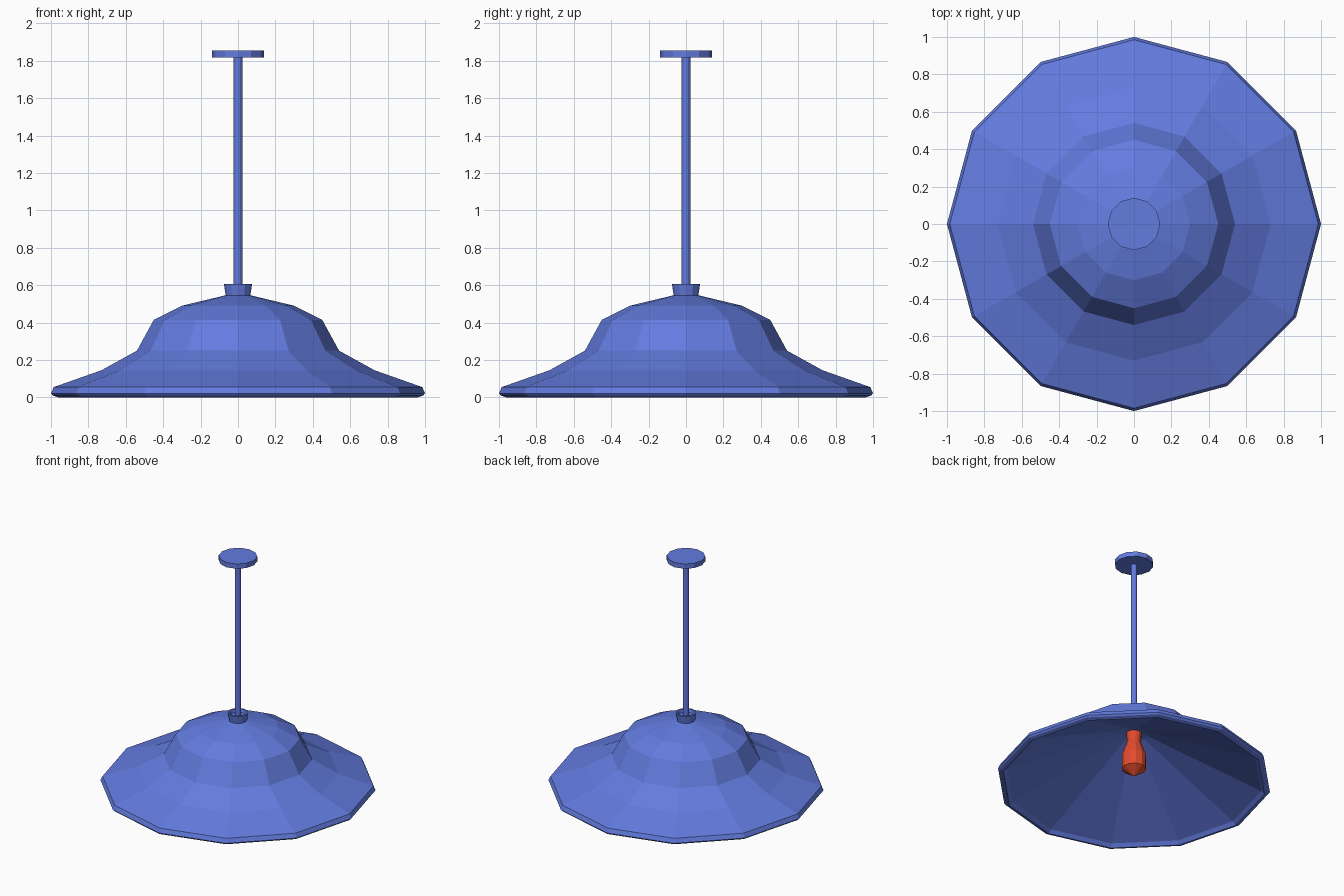
import bpy, bmesh, math

cube = bpy.data.objects.get("Cube")
if cube:
    bpy.data.objects.remove(cube, do_unlink=True)


def make_material(name, rgb):
    mat = bpy.data.materials.new(name)
    mat.use_nodes = True
    color = (*rgb, 1)
    mat.diffuse_color = color
    mat.node_tree.nodes["Principled BSDF"].inputs["Base Color"].default_value = color
    return mat


blue = make_material("blue enamel", (0.125, 0.2, 0.74))
red = make_material("red bulb", (0.76, 0.07, 0.027))


def lathe(name, profile, mat, sides=12):
    """Spin a (radius, height) profile about z into a faceted solid."""
    bm = bmesh.new()
    rings = []
    for r, z in profile:
        if r == 0:
            rings.append([bm.verts.new((0, 0, z))] * sides)
        else:
            angles = [math.tau * i / sides for i in range(sides)]
            rings.append([bm.verts.new((r * math.cos(a), r * math.sin(a), z)) for a in angles])
    for low, high in zip(rings, rings[1:]):
        for i in range(sides):
            j = (i + 1) % sides
            corners = dict.fromkeys((low[i], low[j], high[j], high[i]))
            bm.faces.new(list(corners))
    bmesh.ops.recalc_face_normals(bm, faces=bm.faces[:])
    mesh = bpy.data.meshes.new(name)
    bm.to_mesh(mesh)
    bm.free()
    mesh.materials.append(mat)
    obj = bpy.data.objects.new(name, mesh)
    bpy.context.collection.objects.link(obj)
    return obj


# Bell shade: straight inner cone, rolled rim, then the outer steps up to the crown
lathe("shade", [(0, 0.425), (0.1, 0.4), (0.935, 0.025), (0.96, 0.0), (0.99, 0.01),
                (1.0, 0.022), (0.985, 0.055), (0.73, 0.145), (0.54, 0.25),
                (0.45, 0.415), (0.3, 0.49), (0.07, 0.545), (0, 0.55)], blue)

# Hanging hardware, the collar with a shallow cup in its top
lathe("collar", [(0, 0.54), (0.065, 0.54), (0.075, 0.605), (0.062, 0.605),
                 (0.055, 0.58), (0, 0.58)], blue)
lathe("rod", [(0, 0.575), (0.0235, 0.575), (0.0235, 1.825), (0, 1.825)], blue)
lathe("ceiling_plate", [(0, 1.817), (0.14, 1.817), (0.14, 1.855), (0, 1.855)], blue)

# Bulb under the peak of the inner cone
lathe("bulb", [(0, 0.055), (0.088, 0.115), (0.09, 0.225), (0.05, 0.34),
               (0.058, 0.42), (0, 0.42)], red)
